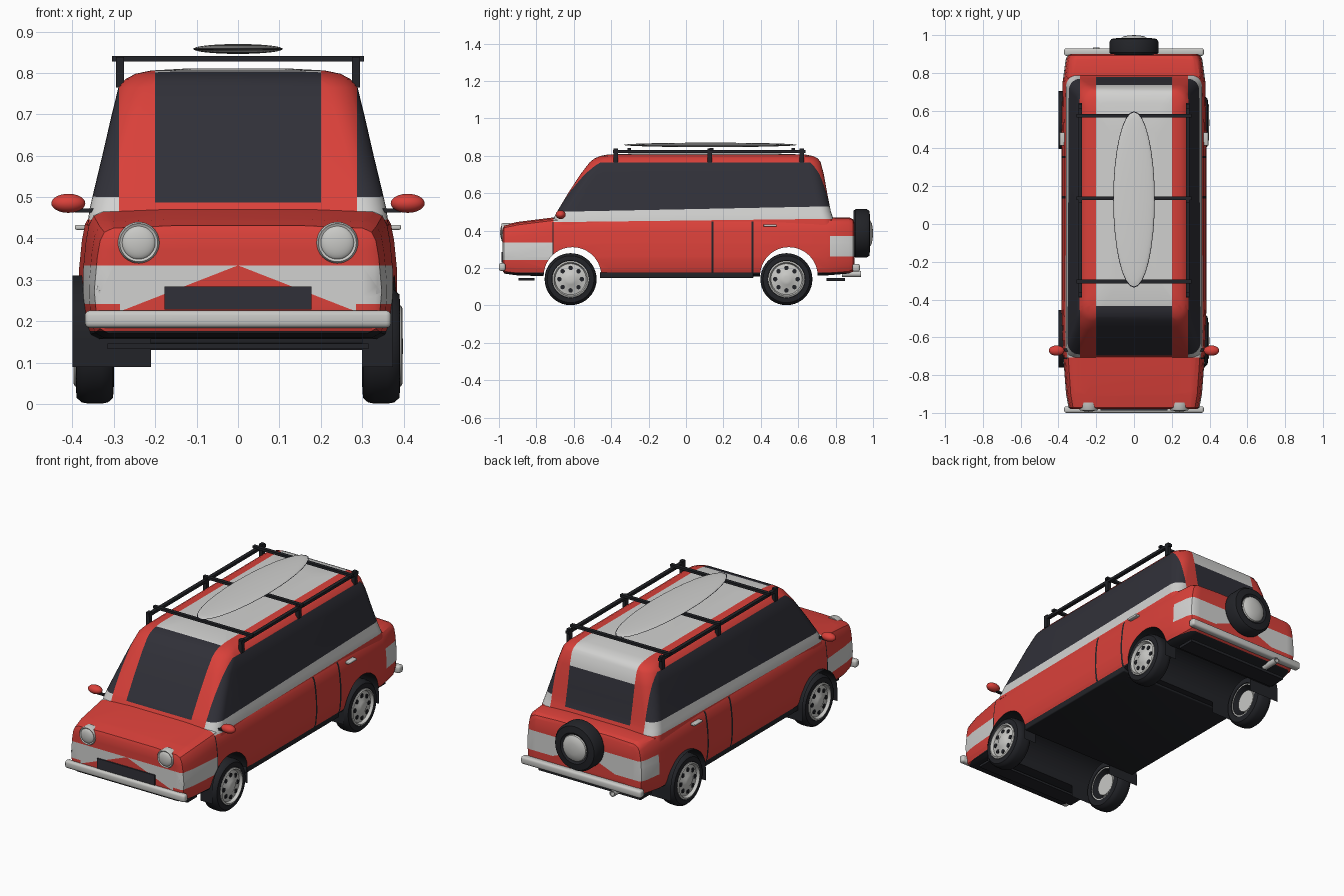
import bpy, bmesh, math
from mathutils import Matrix, Vector

if "Cube" in bpy.data.objects:
    bpy.data.objects.remove(bpy.data.objects["Cube"])


def material(name, r, g, b):
    m = bpy.data.materials.new(name)
    m.use_nodes = True
    m.diffuse_color = (r, g, b, 1)
    m.node_tree.nodes["Principled BSDF"].inputs["Base Color"].default_value = (r, g, b, 1)
    return m


red = material("red paint", 0.70, 0.052, 0.042)
white = material("white paint", 0.64, 0.64, 0.63)
glass = material("dark glass", 0.03, 0.03, 0.04)
black = material("black rubber", 0.016, 0.017, 0.021)
chrome = material("chrome", 0.58, 0.58, 0.56)
PAINT = [red, white, glass, black]
RED, WHITE, GLASS, BLACK = range(4)


def finish(name, bm, mats, angle=35):
    me = bpy.data.meshes.new(name)
    bmesh.ops.recalc_face_normals(bm, faces=bm.faces)
    bm.to_mesh(me)
    bm.free()
    for m in mats:
        me.materials.append(m)
    if angle:
        me.shade_smooth()
        me.set_sharp_from_angle(angle=math.radians(angle))
    ob = bpy.data.objects.new(name, me)
    bpy.context.scene.collection.objects.link(ob)
    return ob


def loft(rings, caps=True):
    bm = bmesh.new()
    vs = [[bm.verts.new(p) for p in r] for r in rings]
    n = len(rings[0])
    for a, b in zip(vs, vs[1:]):
        for i in range(n):
            j = (i + 1) % n
            bm.faces.new((a[i], a[j], b[j], b[i]))
    if caps:
        bm.faces.new(vs[0][::-1])
        bm.faces.new(vs[-1])
    return bm


TURN = {"x": Matrix.Rotation(math.pi / 2, 4, "Y"), "-x": Matrix.Rotation(-math.pi / 2, 4, "Y"),
        "-y": Matrix.Rotation(math.pi / 2, 4, "X"), "y": Matrix.Rotation(-math.pi / 2, 4, "X")}


def lathe(name, profile, axis, loc, mat, n=40, caps=True):
    """Turn (radius, height) points about an axis."""
    angles = [2 * math.pi * i / n for i in range(n)]
    bm = loft([[(r * math.cos(a), r * math.sin(a), h) for a in angles] for r, h in profile], caps)
    bmesh.ops.remove_doubles(bm, verts=bm.verts, dist=1e-5)
    bm.transform(Matrix.Translation(loc) @ TURN[axis])
    return finish(name, bm, [mat])


def box(name, x, y, z, mat, bevel=0.0):
    """Box from (min, max) pairs, with optional rounded edges."""
    bm = bmesh.new()
    bmesh.ops.create_cube(bm, size=1)
    for v in bm.verts:
        v.co = [(lo + hi) / 2 + c * (hi - lo) for c, (lo, hi) in zip(v.co, (x, y, z))]
    if bevel:
        bmesh.ops.bevel(bm, geom=bm.edges[:], offset=bevel, segments=3, profile=0.5, affect="EDGES")
    return finish(name, bm, [mat])


def ellipsoid(name, loc, radii, mat):
    bm = bmesh.new()
    bmesh.ops.create_uvsphere(bm, u_segments=32, v_segments=16, radius=1)
    bm.transform(Matrix.Translation(loc) @ Matrix.Diagonal((*radii, 1)))
    return finish(name, bm, [mat])


def paint(bm, cuts, rule):
    """Slice along the colour borders, then colour each face by rule."""
    for co, no in cuts:
        bmesh.ops.bisect_plane(bm, geom=bm.verts[:] + bm.edges[:] + bm.faces[:],
                               plane_co=co, plane_no=no, dist=1e-5)
    for f in bm.faces:
        f.material_index = rule(f.calc_center_median())


def at(axis, *values):
    unit = Vector([float(a == axis) for a in "xyz"])
    return [(unit * v, unit) for v in values]


def band_low(y):
    return 0.445 + 0.012 * (y + 0.7)


def band_high(y):
    return 0.50 + 0.02 * (y + 0.7)


SLOPES = [((0, 0, band_low(0)), (0, -0.012, 1)), ((0, 0, band_high(0)), (0, -0.02, 1))]

# Lower body: sections along the length (y, half width, bottom, top)
stations = [(-0.98, 0.335, 0.185, 0.405), (-0.972, 0.347, 0.17, 0.425), (-0.9, 0.36, 0.16, 0.44),
            (-0.7, 0.375, 0.155, 0.465), (-0.4, 0.385, 0.155, 0.465), (0.4, 0.385, 0.155, 0.465),
            (0.75, 0.378, 0.16, 0.462), (0.87, 0.362, 0.17, 0.465), (0.893, 0.352, 0.18, 0.455),
            (0.9, 0.338, 0.19, 0.44)]


def body_ring(y, w, lo, hi):
    half = [(0.90, lo), (0.96, lo + 0.012), (0.985, lo + 0.04), (1.0, lo + 0.1), (0.998, hi - 0.14),
            (0.98, hi - 0.07), (0.96, hi - 0.03), (0.93, hi - 0.01), (0.87, hi), (0.45, hi + 0.006)]
    pts = [(w * k, y, z) for k, z in half]
    return pts + [(-x, y, z) for x, y, z in reversed(pts)]


def body_rule(c):
    ax = abs(c.x)
    if c.z < 0.176:
        return BLACK
    if ax > 0.3 and c.z < band_low(c.y):
        if 0.136 < c.y < 0.148 or 0.349 < c.y < 0.361 or (-0.714 < c.y < -0.708 and c.z > 0.25):
            return BLACK
    if ax > 0.3 and -0.708 < c.y < 0.77 and c.z > band_low(c.y):
        return WHITE
    peak = 0.335 - 0.39 * ax
    if c.y < -0.714 and max(peak, 0.242 if ax > 0.285 else 0) < c.z < 0.335:
        return WHITE
    if c.y > 0.77 and max(peak, 0.26) < c.z < 0.37:
        return WHITE
    return RED


bm = loft([body_ring(*s) for s in stations])
paint(bm, at("z", 0.176, 0.242, 0.26, 0.335, 0.37) + at("x", -0.285, 0.285, -0.3, 0.3)
      + at("y", -0.714, -0.708, 0.136, 0.148, 0.349, 0.361, 0.77) + SLOPES[:1]
      + [((0, 0, 0.335), (k, 0, 1)) for k in (-0.39, 0.39)], body_rule)
lower_body = finish("lower_body", bm, PAINT)

# Wheel arches cut right through the body
for y in (-0.607, 0.55):
    bm = bmesh.new()
    bmesh.ops.create_cone(bm, cap_ends=True, segments=64, radius1=0.154, radius2=0.154, depth=1)
    bm.transform(Matrix.Translation((0, y, 0.157)) @ TURN["x"])
    for f in bm.faces:
        f.material_index = BLACK
    cutter = finish("arch_cutter", bm, PAINT, angle=0)
    cutter.hide_render = True
    mod = lower_body.modifiers.new("arch", "BOOLEAN")
    mod.object, mod.operation, mod.solver = cutter, "DIFFERENCE", "EXACT"
    bpy.context.view_layer.objects.active = lower_body
    bpy.ops.object.modifier_apply(modifier=mod.name)
    bpy.data.objects.remove(cutter)

# Cabin: rounded plan outlines stacked upwards (z, half width, front, back, corner)
levels = [(0.43, 0.364, -0.725, 0.80, 0.06), (0.47, 0.359, -0.705, 0.785, 0.06),
          (0.5, 0.352, -0.69, 0.775, 0.06), (0.6, 0.328, -0.63, 0.755, 0.065),
          (0.7, 0.305, -0.565, 0.737, 0.07), (0.765, 0.289, -0.515, 0.72, 0.075),
          (0.785, 0.272, -0.49, 0.705, 0.075), (0.798, 0.248, -0.46, 0.68, 0.07),
          (0.806, 0.21, -0.42, 0.64, 0.06), (0.811, 0.12, -0.3, 0.5, 0.04)]


def cabin_ring(z, w, front, back, r):
    ring = []
    for q, (cx, cy) in enumerate([(w - r, back - r), (r - w, back - r), (r - w, front + r), (w - r, front + r)]):
        for i in range(8):
            a = math.pi / 2 * (q + i / 7)
            ring.append((cx + r * math.cos(a), cy + r * math.sin(a), z))
    return ring


def cabin_rule(c):
    ax = abs(c.x)
    if ax > 0.287 and c.z < 0.765:
        if c.z > band_high(c.y):
            return GLASS
        return WHITE if c.z > band_low(c.y) else RED
    if ax < 0.2:
        if c.y < -0.435:
            return GLASS if c.z > 0.487 else RED
        if c.z > 0.7:
            return WHITE
        return GLASS if c.z > 0.49 else RED
    return RED


bm = loft([cabin_ring(*v) for v in levels])
paint(bm, at("x", -0.287, -0.2, 0.2, 0.287) + at("z", 0.487, 0.7, 0.765) + at("y", -0.435) + SLOPES, cabin_rule)
finish("cabin", bm, PAINT)

# Sills, floor lips, plate, bumpers, exhaust
box("sills", (-0.372, 0.372), (-0.46, 0.36), (0.145, 0.178), black, 0.006)
box("front_lip", (-0.315, 0.315), (-0.895, -0.81), (0.133, 0.146), black)
box("rear_lip", (-0.315, 0.315), (0.75, 0.85), (0.13, 0.146), black)
box("number_plate", (-0.178, 0.178), (-0.987, -0.975), (0.228, 0.284), glass)
box("front_bumper", (-0.37, 0.37), (-1.0, -0.965), (0.184, 0.226), chrome, 0.012)
box("rear_bumper", (-0.37, 0.37), (0.89, 0.93), (0.18, 0.222), chrome, 0.012)
lathe("exhaust", [(0.017, 0), (0.017, 0.1), (0.012, 0.1), (0.012, 0.07)], "y", (-0.2, 0.835, 0.168), chrome, 20)

# Wheels with pierced rims, and arch liners
tyre = [(0.095, 0), (0.125, 0.002), (0.136, 0.014), (0.139, 0.03), (0.139, 0.062), (0.136, 0.078),
        (0.125, 0.09), (0.1, 0.092), (0.09, 0.08), (0.09, 0.01), (0.095, 0)]
rim = [(0.085, 0.004), (0.098, 0.004), (0.098, 0.094), (0.09, 0.098), (0.083, 0.082), (0.04, 0.09),
       (0.03, 0.096), (0.014, 0.099), (0.0, 0.099)]
for side, s in (("left", 1), ("right", -1)):
    axis = "x" if s > 0 else "-x"
    for end, y, arch in (("front", -0.617, -0.607), ("rear", 0.537, 0.55)):
        tag = f"{end}_{side}_"
        hub = Vector((0.3 * s, y, 0.14))
        lathe(tag + "tyre", tyre, axis, hub, black, caps=False)
        lathe(tag + "rim", rim, axis, hub, chrome, caps=False)
        lathe(tag + "brake_drum", [(0.0, 0.02), (0.06, 0.02), (0.06, 0.075), (0.0, 0.075)], axis, hub, chrome, caps=False)
        for i in range(8):
            a = math.pi * i / 4
            spot = hub + Vector((0.0855 * s, 0.06 * math.cos(a), 0.06 * math.sin(a)))
            lathe(tag + "rim_hole", [(0.012, 0), (0.012, 0.004)], axis, spot, black, 12)
        arc = [(0.153 * math.cos(math.pi * i / 24), 0.157 + 0.153 * math.sin(math.pi * i / 24)) for i in range(25)]
        arc = [(0.153, 0.09)] + arc + [(-0.153, 0.09)]
        bm = bmesh.new()
        strips = [[bm.verts.new((x, arch + p, q)) for p, q in arc]
                  for x in ((0.3, 0.375) if s > 0 else (-0.4, -0.21))]
        for i in range(len(arc) - 1):
            bm.faces.new((strips[0][i], strips[0][i + 1], strips[1][i + 1], strips[1][i]))
        finish(tag + "arch_liner", bm, [black])

    # Headlight, mirror and door handle on each side
    lamp = (0.24 * s, -0.945, 0.39)
    lathe(side + "_headlight_ring", [(0.05, 0), (0.05, 0.035), (0.046, 0.042), (0.04, 0.038)], "-y", lamp, chrome)
    ellipsoid(side + "_headlight_lens", (0.24 * s, -0.98, 0.39), (0.041, 0.014, 0.041), chrome)
    ellipsoid(side + "_mirror", (0.41 * s, -0.67, 0.485), (0.041, 0.027, 0.023), red)
    box(side + "_mirror_stalk", sorted((0.34 * s, 0.395 * s)), (-0.675, -0.66), (0.463, 0.473), black)
    box(side + "_handle", sorted((0.365 * s, 0.394 * s)), (0.415, 0.485), (0.421, 0.433), chrome, 0.004)

    # Roof rack rail and posts
    box(side + "_rack_rail", sorted((0.275 * s, 0.295 * s)), (-0.39, 0.64), (0.815, 0.83), black)
    for y in (-0.375, 0.126, 0.62):
        box(side + "_rack_post", sorted((0.275 * s, 0.295 * s)), (y - 0.012, y + 0.012), (0.765, 0.838), black)

for y in (-0.304, 0.136, 0.573):
    box("rack_crossbar", (-0.305, 0.305), (y - 0.01, y + 0.01), (0.828, 0.841), black)

# Board with a dark rim line
ellipsoid("board", (0, 0.13, 0.858), (0.108, 0.463, 0.012), white)
ellipsoid("board_rim", (0, 0.13, 0.858), (0.11, 0.467, 0.004), glass)

# Spare wheel with a domed cover
lathe("spare_tyre", [(0.09, 0), (0.12, 0), (0.13, 0.012), (0.13, 0.07), (0.12, 0.085), (0.085, 0.09), (0.07, 0.08)],
      "y", (0, 0.895, 0.385), black)
lathe("spare_cover", [(0.074, 0), (0.07, 0.01), (0.055, 0.019), (0.03, 0.024), (0.0, 0.026)],
      "y", (0, 0.974, 0.385), chrome, caps=False)
